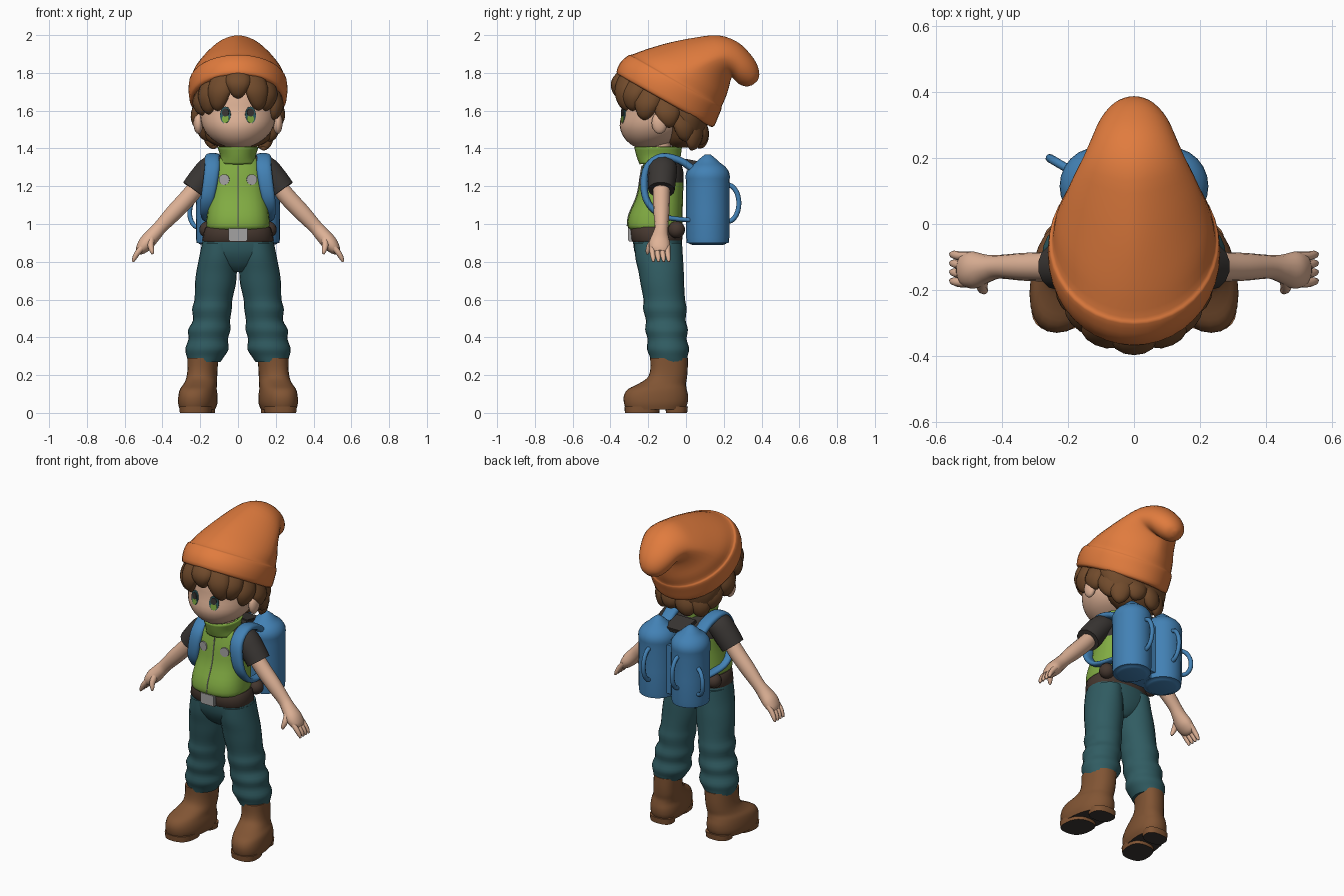
import bpy, bmesh, math
from mathutils import Vector, Matrix

cube = bpy.data.objects.get("Cube")
if cube:
    bpy.data.objects.remove(cube, do_unlink=True)


def material(name, r, g, b):
    m = bpy.data.materials.new(name)
    m.use_nodes = True
    m.diffuse_color = (r, g, b, 1)
    m.node_tree.nodes["Principled BSDF"].inputs["Base Color"].default_value = (r, g, b, 1)
    return m


ORANGE = material("hat orange", .75, .2, .048)
HAIR = material("hair brown", .165, .07, .025)
SKIN = material("skin", .74, .45, .31)
GREEN = material("vest green", .22, .41, .055)
CHARCOAL = material("charcoal", .042, .037, .034)
BLUE = material("pack blue", .055, .22, .46)
TEAL = material("trouser teal", .03, .107, .122)
LEATHER = material("boot leather", .22, .09, .034)
BELT = material("belt brown", .06, .038, .028)
GREY = material("metal grey", .37, .36, .36)


def finish(name, bm, mats, mirror=False, rule=None, angle=50):
    bmesh.ops.recalc_face_normals(bm, faces=bm.faces)
    if rule:
        bm.normal_update()
        for f in bm.faces:
            f.material_index = int(rule(f))
    me = bpy.data.meshes.new(name)
    bm.to_mesh(me)
    bm.free()
    ob = bpy.data.objects.new(name, me)
    bpy.context.collection.objects.link(ob)
    for m in mats if isinstance(mats, list) else [mats]:
        me.materials.append(m)
    if mirror:
        ob.modifiers.new("Mirror", 'MIRROR')
    bpy.ops.object.select_all(action='DESELECT')
    ob.select_set(True)
    bpy.context.view_layer.objects.active = ob
    bpy.ops.object.shade_smooth_by_angle(angle=math.radians(angle))
    return ob


def spline(rows, k):
    """Catmull-Rom through rows of numbers, k steps per span."""
    out = []
    for i in range(len(rows) - 1):
        quad = [rows[max(i - 1, 0)], rows[i], rows[i + 1], rows[min(i + 2, len(rows) - 1)]]
        for s in range(k):
            t = s / k
            out.append([b + .5 * t * (c - a + t * (2*a - 5*b + 4*c - d + t * (3 * (b - c) + d - a)))
                        for a, b, c, d in zip(*quad)])
    return out + [list(rows[-1])]


def skin_rings(name, rings, mats, n=24, cap=True, **kw):
    """Join (centre, u, v, exponent) super-ellipse rings into one surface."""
    bm = bmesh.new()
    loops = []
    for c, u, v, p in rings:
        loop = []
        for i in range(n):
            a = math.tau * i / n
            x, y = (math.copysign(abs(w) ** (2 / p), w) for w in (math.cos(a), math.sin(a)))
            loop.append(bm.verts.new(c + u * x + v * y))
        loops.append(loop)
    for lo, hi in zip(loops, loops[1:]):
        for i in range(n):
            bm.faces.new((lo[i], lo[(i + 1) % n], hi[(i + 1) % n], hi[i]))
    if cap:
        bm.faces.new(loops[0])
        bm.faces.new(loops[-1])
    return finish(name, bm, mats, **kw)


def stack(name, rows, mats, k=3, toe_out=0, p=2, **kw):
    """Level rings from rows of (x, y, z, x radius, y radius)."""
    v = Vector((-toe_out, 1, 0))
    return skin_rings(name, [(Vector(r[:3]), Vector((r[3], 0, 0)), v * r[4], p)
                             for r in spline(rows, k)], mats, **kw)


def tube(name, rows, mats, side=(0, 1, 0), k=4, n=14, p=2, **kw):
    """Sweep along rows of (x, y, z, radius along side, other radius)."""
    rows = spline(rows, k)
    pts = [Vector(r[:3]) for r in rows]
    rings = []
    for i, r in enumerate(rows):
        t = (pts[min(i + 1, len(pts) - 1)] - pts[max(i - 1, 0)]).normalized()
        u = Vector(side)
        u = (u - t * u.dot(t)).normalized()
        rings.append((pts[i], u * r[3], t.cross(u) * r[4], p))
    return skin_rings(name, rings, mats, n=n, **kw)


def ball(name, loc, size, mats, **kw):
    bm = bmesh.new()
    bmesh.ops.create_uvsphere(bm, u_segments=16, v_segments=10, radius=1,
                              matrix=Matrix.LocRotScale(loc, None, size))
    return finish(name, bm, mats, **kw)


def box(name, loc, size, mats, tilt=0, **kw):
    bm = bmesh.new()
    bmesh.ops.create_cube(bm, size=1, matrix=Matrix.LocRotScale(
        loc, Matrix.Rotation(tilt, 3, 'X'), size))
    bmesh.ops.bevel(bm, geom=bm.edges[:], offset=min(size) * .2, segments=2, affect='EDGES')
    return finish(name, bm, mats, **kw)


def plate(name, loc, w, h, mats, yaw=0, pitch=0):
    """Thin oval plate facing the front, mirrored to both sides."""
    rot = Matrix.Rotation(yaw, 3, 'Z') @ Matrix.Rotation(math.pi / 2 + pitch, 3, 'X')
    bm = bmesh.new()
    bmesh.ops.create_cone(bm, cap_ends=True, segments=24, radius1=1, radius2=1, depth=1,
                          matrix=Matrix.LocRotScale(loc, rot, (w, h, .009)))
    return finish(name, bm, mats, mirror=True)


# Boots with dark undersides
def underside(f):
    return f.normal.z < -.7


stack("boot", [(.215, -.162, .018, .09, .155), (.213, -.16, .05, .1, .168), (.212, -.159, .09, .1, .17),
               (.21, -.152, .125, .094, .156), (.2, -.128, .152, .086, .128), (.192, -.1, .185, .08, .105),
               (.188, -.09, .23, .078, .099), (.185, -.09, .29, .08, .1)], [LEATHER, CHARCOAL],
      toe_out=.13, mirror=True, p=2.3, rule=underside)
for name, x, y, r, length in (("sole", .223, -.232, .088, .095), ("heel", .197, -.05, .078, .06)):
    stack(name, [(x, y, 0, r - .004, length - .004), (x, y, .035, r, length)], [LEATHER, CHARCOAL],
          k=1, p=2.5, toe_out=.1, mirror=True, rule=underside)

# Trousers
stack("trouser_leg", [(.1, -.147, .9, .09, .126), (.106, -.142, .82, .1, .126), (.113, -.132, .75, .107, .12),
                      (.12, -.125, .68, .108, .115), (.13, -.115, .6, .1, .11), (.138, -.112, .55, .105, .115),
                      (.14, -.107, .49, .098, .105), (.152, -.103, .44, .112, .113), (.158, -.1, .39, .104, .103),
                      (.164, -.095, .34, .115, .112), (.172, -.092, .3, .1, .1), (.178, -.09, .27, .085, .095)],
      TEAL, mirror=True)
stack("trouser_hips", [(0, -.135, .745, .04, .06), (0, -.14, .78, .12, .095), (0, -.147, .84, .19, .122),
                       (0, -.15, .9, .19, .13), (0, -.152, .94, .18, .128)], TEAL, p=2.3)

# Belt, buckle and hip pouches
stack("belt", [(0, -.155, .905, .183, .128), (0, -.155, .915, .19, .135), (0, -.157, .975, .178, .14),
               (0, -.157, .985, .17, .132)], BELT, k=1, p=2.4)
box("buckle", (0, -.292, .945), (.1, .03, .075), GREY)
ball("hip_pouch", (.16, -.05, .97), (.045, .045, .045), BELT, mirror=True)

# Vest: dark shirt shows on the upper back
stack("vest", [(0, -.165, .97, .155, .13), (0, -.165, .99, .167, .145), (0, -.16, 1.05, .164, .142),
               (0, -.138, 1.15, .152, .122), (0, -.127, 1.25, .148, .115), (0, -.125, 1.32, .13, .1),
               (0, -.135, 1.37, .075, .08)], [GREEN, CHARCOAL], p=2.5,
      rule=lambda f: f.normal.y > .2 and f.calc_center_median().z > 1.22)
collar = stack("collar", [(0, -.14, 1.32, .09, .095), (0, -.145, 1.36, .083, .105), (0, -.148, 1.41, .097, .115)],
               GREEN, cap=False)
collar.modifiers.new("Thickness", 'SOLIDIFY').thickness = .012
tube("collar_opening", [(0, -.262, 1.414, .026, .009), (0, -.25, 1.37, .016, .009),
                        (0, -.238, 1.325, .003, .009)], LEATHER, side=(1, 0, 0))
tube("zip", [(0, -.31, .99, .003, .004), (0, -.302, 1.05, .003, .004), (0, -.26, 1.15, .003, .004),
             (0, -.242, 1.25, .003, .004), (0, -.232, 1.31, .003, .004)], GREY, side=(1, 0, 0))
plate("chest_button", (.073, -.238, 1.235), .028, .028, GREY, yaw=.15)

# Sleeves, arms and hands
tube("sleeve", [(.08, -.125, 1.315, .07, .05), (.14, -.125, 1.295, .078, .07), (.19, -.127, 1.24, .075, .072),
                (.235, -.13, 1.18, .07, .07)], CHARCOAL, mirror=True)
tube("arm", [(.2, -.13, 1.22, .045, .045), (.26, -.13, 1.145, .045, .047), (.34, -.13, 1.06, .042, .045),
             (.41, -.13, .985, .036, .038), (.445, -.135, .945, .042, .04), (.485, -.14, .9, .056, .042),
             (.515, -.138, .865, .05, .03), (.53, -.138, .85, .03, .016)], SKIN, mirror=True)
for i, name in enumerate(("index", "middle", "ring", "little")):
    y = -.178 + i * .027
    tube(name + "_finger", [(.5, y, .885, .014, .016), (.53, y, .85, .014, .015),
                            (.548, y + .004, .82, .012, .012), (.556, y + .006, .8, .006, .006)],
         SKIN, n=8, mirror=True)
tube("thumb", [(.46, -.165, .92, .022, .02), (.462, -.19, .885, .018, .017), (.455, -.202, .855, .012, .012),
               (.452, -.204, .84, .005, .005)], SKIN, n=10, mirror=True)

# Head, ears and eyes
stack("neck", [(0, -.14, 1.3, .06, .06), (0, -.14, 1.45, .058, .06)], SKIN)
stack("head", [(0, -.215, 1.402, .035, .04), (0, -.2, 1.42, .09, .09), (0, -.18, 1.46, .15, .15),
               (0, -.165, 1.52, .19, .186), (0, -.152, 1.6, .203, .186), (0, -.14, 1.69, .205, .188),
               (0, -.13, 1.78, .18, .165)], SKIN, n=32)
ball("ear", (.21, -.14, 1.535), (.026, .042, .058), SKIN, mirror=True)
plate("eye", (.066, -.331, 1.576), .029, .045, TEAL, yaw=.3, pitch=-.05)
plate("iris", (.0655, -.334, 1.556), .019, .021, GREEN, yaw=.3, pitch=-.08)
plate("pupil", (.0655, -.335, 1.59), .019, .021, CHARCOAL, yaw=.3)

# Hair: a rounded back and a ring of uneven locks under the hat rim
stack("back_hair", [(0, -.01, 1.405, .09, .06), (0, -.005, 1.44, .16, .09), (0, 0, 1.5, .2, .11),
                    (0, -.01, 1.58, .222, .13), (0, -.06, 1.67, .22, .16)], HAIR)
locks = 15
for i in range(locks):
    a = math.tau * i / locks
    across = Vector((math.cos(a), math.sin(a), 0))
    length = .12 + .045 * abs(math.sin(2 * a)) + .018 * math.sin(i * 2.4)
    rows = []
    for r, drop, w, h in ((.17, -.25, .05, .03), (.196, .12, .068, .036), (.214, .5, .066, .038),
                          (.212, .8, .048, .03), (.202, .96, .026, .018), (.196, 1, .006, .006)):
        x, y = r * math.sin(a), -.125 - r * math.cos(a) * (1.1 if math.cos(a) > 0 else 1)
        x, y = Vector((x, y)) + across.xy * .03 * drop * math.sin(i * 1.7)
        rows.append((x, y, 1.80 - .58 * (y + .36) - drop * length, w, h))
    tube("hair_lock", rows, HAIR, side=across, n=12)

# Slouching hat: rows of front y, front z, back y, back z, half width, roundness
hat = [(-.352, 1.785, .13, 1.515, .24, 2), (-.368, 1.805, .15, 1.52, .256, 2), (-.347, 1.855, .172, 1.57, .262, 2),
       (-.305, 1.893, .188, 1.61, .258, 2), (-.285, 1.897, .19, 1.625, .248, 1.95),
       (-.2, 1.928, .21, 1.67, .238, 1.8), (-.08, 1.962, .226, 1.72, .212, 1.65),
       (.05, 1.987, .236, 1.76, .182, 1.65), (.17, 1.999, .243, 1.775, .152, 1.75),
       (.27, 1.965, .255, 1.765, .128, 1.9), (.34, 1.9, .27, 1.75, .108, 2), (.378, 1.84, .288, 1.737, .085, 2),
       (.388, 1.79, .32, 1.728, .055, 2), (.378, 1.757, .35, 1.735, .015, 2)]
skin_rings("hat", [(Vector((0, (f + b) / 2, (g + h) / 2)), Vector((w, 0, 0)),
                    Vector((0, (b - f) / 2, (h - g) / 2)), p) for f, g, b, h, w, p in spline(hat, 3)],
           ORANGE, n=40)

# Backpack: twin canisters, bridge, flap, straps and handles
stack("canister", [(.113, .115, z, r, r * 1.04) for z, r in (
    (.888, .075), (.9, .1), (.93, .11), (1.2, .11), (1.25, .113), (1.28, .106), (1.305, .088),
    (1.325, .062), (1.345, .042), (1.368, .014))], BLUE, k=2, mirror=True)
box("pack_bridge", (0, .085, 1.08), (.14, .17, .36), BLUE)
box("pack_flap", (0, .06, 1.32), (.14, .14, .025), CHARCOAL, tilt=-.2)
tube("strap", [(.12, .05, 1.28, .038, .02), (.125, -.03, 1.335, .04, .02), (.135, -.13, 1.355, .04, .02),
               (.137, -.205, 1.3, .04, .02), (.15, -.222, 1.2, .038, .02), (.165, -.2, 1.11, .034, .018),
               (.168, -.12, 1.04, .028, .014), (.15, .03, 1.02, .025, .012)],
     BLUE, side=(1, 0, 0), mirror=True, p=2.6)


def handle(name, base, out, height, depth, **kw):
    rows = []
    for i in range(7):
        a = math.pi * (i / 6 - .5)
        p = Vector(base) + Vector(out) * depth * math.cos(a) + Vector((0, 0, height * math.sin(a)))
        rows.append((*p, .013, .013))
    tube(name, rows, BLUE, side=(out[1], -out[0], 0), n=8, **kw)


handle("back_handle", (.1, .215, 1.11), (0, 1, 0), .1, .065, mirror=True)
handle("side_handle", (-.205, .17, 1.06), (-.85, .5, 0), .08, .06)
